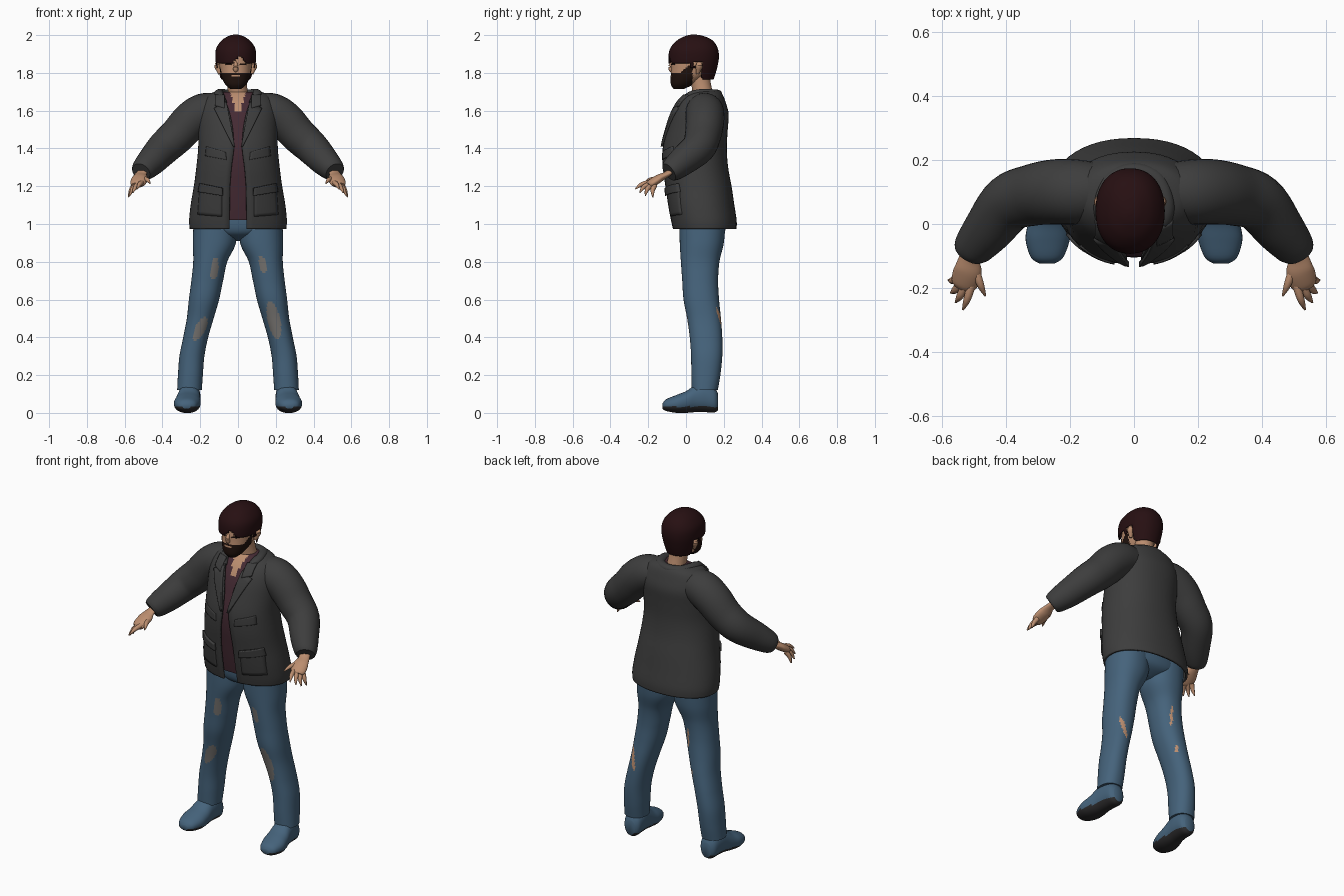
import bpy, bmesh, math
from mathutils import Vector

if "Cube" in bpy.data.objects:
    bpy.data.objects.remove(bpy.data.objects["Cube"])


def material(name, r, g, b):
    m = bpy.data.materials.new(name)
    m.use_nodes = True
    m.diffuse_color = (r, g, b, 1)
    bsdf = m.node_tree.nodes["Principled BSDF"]
    bsdf.inputs["Base Color"].default_value = (r, g, b, 1)
    bsdf.inputs["Roughness"].default_value = 0.9
    return m


SKIN = material("skin", 0.5, 0.27, 0.16)
HAIR = material("dark hair", 0.02, 0.005, 0.006)
BEARD = material("dark beard", 0.014, 0.006, 0.004)
JACKET = material("charcoal jacket", 0.047, 0.047, 0.047)
SHIRT = material("plum shirt", 0.06, 0.024, 0.034)
DENIM = material("blue denim", 0.06, 0.125, 0.2)
PATCH = material("worn grey", 0.18, 0.17, 0.16)
SOLE = material("dark sole", 0.025, 0.024, 0.025)
POWER = 2.2


def smooth(rows, steps):
    """Catmull-Rom resampling of rows of numbers."""
    out = []
    for i in range(len(rows) - 1):
        p = [rows[max(0, min(len(rows) - 1, i + k))] for k in (-1, 0, 1, 2)]
        for s in range(steps):
            t = s / steps
            out.append([b + 0.5 * t * (c - a + t * (2*a - 5*b + 4*c - d + t * (3*(b - c) + d - a)))
                        for a, b, c, d in zip(*p)])
    return out + [list(rows[-1])]


def skin_rings(name, rings, mats, closed=True, caps=True, rule=None, keep=None, solid=0, angle=50):
    """Bridges rings of points into one smooth object."""
    bm = bmesh.new()
    vs = [[bm.verts.new(p) for p in ring] for ring in rings]
    n = len(vs[0])
    for a, b in zip(vs, vs[1:]):
        for i in range(n if closed else n - 1):
            j = (i + 1) % n
            bm.faces.new((a[i], a[j], b[j], b[i]))
    if caps and closed:
        bm.faces.new(vs[0])
        bm.faces.new(vs[-1])
    bmesh.ops.recalc_face_normals(bm, faces=bm.faces)
    if keep:
        drop = [f for f in bm.faces if not keep(f.calc_center_median())]
        bmesh.ops.delete(bm, geom=drop, context='FACES')
    if rule:
        for f in bm.faces:
            f.material_index = rule(f.calc_center_median())
    mesh = bpy.data.meshes.new(name)
    bm.to_mesh(mesh)
    bm.free()
    for m in mats:
        mesh.materials.append(m)
    ob = bpy.data.objects.new(name, mesh)
    bpy.context.collection.objects.link(ob)
    bpy.ops.object.select_all(action='DESELECT')
    ob.select_set(True)
    bpy.context.view_layer.objects.active = ob
    bpy.ops.object.shade_smooth_by_angle(angle=math.radians(angle))
    if solid:
        mod = ob.modifiers.new("thickness", 'SOLIDIFY')
        mod.thickness, mod.offset = solid, 0
    return ob


def loft(name, rows, mats, sides=32, along_y=False, **kw):
    """Rows are: level, centre x, half width, near, far, optional half gap in front."""
    rings = []
    for w, cx, rx, lo, hi, *gap in rows:
        t0 = math.asin(min(1, gap[0] / rx) ** (POWER / 2)) if gap else 0
        ring = []
        for i in range(sides + bool(gap)):
            t = t0 + (2 * math.pi - 2 * t0) * i / sides
            s, c = math.sin(t), math.cos(t)
            x = cx + rx * math.copysign(abs(s) ** (2 / POWER), s)
            v = (lo + hi) / 2 - (hi - lo) / 2 * math.copysign(abs(c) ** (2 / POWER), c)
            ring.append((x, w, v) if along_y else (x, v, w))
        rings.append(ring)
    return skin_rings(name, rings, mats, closed=len(rows[0]) < 6, **kw)


def tube(name, rows, mat, flat=1, sides=20, steps=5):
    """Sweeps an ellipse along x, y, z, radius rows."""
    rows = smooth(rows, steps)
    rings = []
    for i, row in enumerate(rows):
        a, b = rows[max(0, i - 1)], rows[min(len(rows) - 1, i + 1)]
        q = (Vector(b[:3]) - Vector(a[:3])).to_track_quat('Z', 'X')
        angles = [2 * math.pi * k / sides for k in range(sides)]
        rings.append([Vector(row[:3]) + q @ Vector((flat * row[3] * math.cos(t), row[3] * math.sin(t), 0))
                      for t in angles])
    return skin_rings(name, rings, [mat])


def front_y(rows, x, z):
    """Depth of the front of a loft at x, z."""
    for a, b in zip(rows, rows[1:]):
        if a[0] <= z <= b[0]:
            break
    f = (z - a[0]) / (b[0] - a[0])
    cx, rx, lo, hi = [p + (q - p) * f for p, q in zip(a[1:5], b[1:5])]
    u = min(0.995, abs(x - cx) / rx)
    return (lo + hi) / 2 - (hi - lo) / 2 * (1 - u ** POWER) ** (1 / POWER)


def panel(name, rows, corners, mat, lift=0.006, thick=0.012):
    """Four-cornered x, z patch laid over the front of a loft."""
    bl, br, tr, tl = [Vector(c) for c in corners]
    rings = []
    for j in range(9):
        left, right = bl.lerp(tl, j / 8), br.lerp(tr, j / 8)
        pts = [left.lerp(right, i / 8) for i in range(9)]
        rings.append([(p.x, front_y(rows, p.x, p.y) - lift, p.y) for p in pts])
    skin_rings(name, rings, [mat], closed=False, solid=thick)


# Jacket body, open at the front, over the shirt
torso = smooth([(0.975, 0, 0.25, -0.065, 0.262, 0.045), (1.02, 0, 0.253, -0.075, 0.262, 0.045),
                (1.1, 0, 0.245, -0.09, 0.25, 0.044), (1.2, 0, 0.228, -0.105, 0.235, 0.042),
                (1.3, 0, 0.215, -0.118, 0.217, 0.034), (1.4, 0, 0.205, -0.118, 0.21, 0.022),
                (1.5, 0, 0.205, -0.095, 0.215, 0.027), (1.58, 0, 0.205, -0.07, 0.22, 0.042),
                (1.64, 0, 0.19, -0.04, 0.205, 0.06), (1.68, 0, 0.155, -0.005, 0.19, 0.075),
                (1.7, 0, 0.1, 0.02, 0.175, 0.08)], 4)
loft("jacket_body", torso, [JACKET], sides=48, solid=0.012)
inner = [(z, x, r - 0.018, a + 0.016, b - 0.018) for z, x, r, a, b, g in torso if z > 1.015]
loft("shirt", inner, [SHIRT, SKIN], sides=80,
     rule=lambda c: int(c.y < 0.06 and abs(c.x) < (c.z - 1.57) * 0.33))

# Collar, lapels and pockets
half = [(0.1, 0.07, 1.69, 0.026), (0.095, 0.015, 1.675, 0.024), (0.07, -0.03, 1.64, 0.014)]
back = [(0.07, 0.14, 1.69, 0.026), (0, 0.165, 1.688, 0.026), (-0.07, 0.14, 1.69, 0.026)]
tube("collar", half[::-1] + back + [(-x, y, z, r) for x, y, z, r in half], JACKET, flat=0.9)
for s, side in ((1, "left"), (-1, "right")):
    def mirrored(*pts):
        return [(s * x, z) for x, z in pts]
    panel(side + "_lapel", torso, mirrored((0.016, 1.41), (0.026, 1.41), (0.125, 1.61), (0.06, 1.645)),
          JACKET, 0.01, 0.016)
    panel(side + "_collar_point", torso, mirrored((0.07, 1.61), (0.12, 1.625), (0.12, 1.68), (0.07, 1.68)),
          JACKET, 0.012, 0.016)
    panel(side + "_pocket", torso, mirrored((0.085, 1.04), (0.21, 1.05), (0.2, 1.19), (0.085, 1.17)), JACKET)
    panel(side + "_pocket_flap", torso, mirrored((0.08, 1.15), (0.208, 1.17), (0.2, 1.215), (0.082, 1.19)),
          JACKET, 0.013, 0.014)
    panel(side + "_chest_flap", torso, mirrored((0.06, 1.34), (0.17, 1.36), (0.165, 1.41), (0.065, 1.38)), JACKET)

# Sleeves and hands
sleeve = [(0.1, 0.1, 1.6, 0.09), (0.18, 0.1, 1.59, 0.102), (0.25, 0.1, 1.545, 0.102), (0.32, 0.09, 1.47, 0.096),
          (0.39, 0.065, 1.405, 0.09), (0.455, -0.015, 1.335, 0.078), (0.5, -0.07, 1.29, 0.064),
          (0.513, -0.09, 1.275, 0.052)]
palm = [(0.495, -0.065, 1.29, 0.03), (0.515, -0.105, 1.262, 0.031), (0.52, -0.145, 1.24, 0.044),
        (0.53, -0.185, 1.215, 0.042), (0.535, -0.2, 1.205, 0.03)]
fingers = {"index": ((0.505, -0.18, 1.222), (0.535, -0.268, 1.185)),
           "middle": ((0.525, -0.185, 1.215), (0.558, -0.245, 1.165)),
           "ring": ((0.54, -0.18, 1.208), (0.573, -0.215, 1.15)),
           "little": ((0.55, -0.165, 1.205), (0.58, -0.175, 1.142)),
           "thumb": ((0.5, -0.13, 1.24), (0.465, -0.225, 1.215))}
for s, side in ((1, "left"), (-1, "right")):
    def flip(rows):
        return [(s * r[0], *r[1:]) for r in rows]
    tube(side + "_sleeve", flip(sleeve), JACKET, sides=28)
    tube(side + "_palm", flip(palm), SKIN, flat=0.5)
    for finger, (a, b) in fingers.items():
        mid = Vector(a).lerp(Vector(b), 0.55) + Vector((0, -0.006, 0.008))
        rows = [(*a, 0.014), (*mid, 0.012), (*b, 0.003)]
        tube(side + "_" + finger + "_finger", flip(rows), SKIN, sides=10, steps=4)

# Jeans: hips and legs, with worn patches in front and slits behind
loft("hips", smooth([(0.91, 0, 0.03, 0.06, 0.13), (0.94, 0, 0.15, -0.01, 0.19),
                     (0.98, 0, 0.228, -0.035, 0.212), (1.05, 0, 0.22, -0.04, 0.21)], 4), [DENIM])
leg = [(0.12, 0.257, 0.065, 0.03, 0.168), (0.2, 0.252, 0.066, 0.028, 0.182), (0.3, 0.244, 0.066, 0.027, 0.192),
       (0.4, 0.224, 0.066, 0.02, 0.192), (0.5, 0.2, 0.071, 0.006, 0.185), (0.6, 0.18, 0.08, -0.013, 0.175),
       (0.7, 0.163, 0.084, -0.02, 0.17), (0.8, 0.147, 0.09, -0.027, 0.177), (0.9, 0.125, 0.114, -0.033, 0.2),
       (1.02, 0.12, 0.115, -0.035, 0.21)]
worn = [(-0.125, 0.765, 0.022, 0.06, 0.1), (-0.2, 0.445, 0.03, 0.062, 0.4),
        (0.13, 0.785, 0.02, 0.045, -0.15), (0.19, 0.49, 0.034, 0.1, -0.2)]
slits = [(0.225, 0.49, 0.012, 0.07, 0.15), (-0.13, 0.7, 0.007, 0.06, 0), (-0.16, 0.5, 0.007, 0.025, 0)]


def denim_rule(c):
    for x, z, w, h, lean in (worn if c.y < 0.07 else slits):
        if ((c.x - x - lean * (c.z - z)) / w) ** 2 + ((c.z - z) / h) ** 2 < 1:
            return 1 if c.y < 0.07 else 2
    return 0


# Shoes run from toe to heel
shoe = [(-0.124, 0.272, 0.022, 0.022, 0.05), (-0.105, 0.272, 0.05, 0.01, 0.072), (-0.05, 0.27, 0.069, 0, 0.095),
        (0, 0.265, 0.067, 0, 0.115), (0.05, 0.26, 0.06, 0.004, 0.148), (0.1, 0.256, 0.057, 0.004, 0.16),
        (0.15, 0.254, 0.05, 0.002, 0.135), (0.17, 0.254, 0.03, 0.015, 0.1)]
for s, side in ((1, "left"), (-1, "right")):
    def flip_centre(rows):
        return [(w, s * cx, *rest) for w, cx, *rest in rows]
    loft(side + "_leg", smooth(flip_centre(leg), 10), [DENIM, PATCH, SKIN], sides=64, rule=denim_rule)
    loft(side + "_shoe", smooth(flip_centre(shoe), 5), [DENIM, SOLE], along_y=True,
         rule=lambda c: int(c.z < 0.032))

# Neck and head, with the beard as a face region
tube("neck", [(0, 0.095, 1.62, 0.066), (0, 0.09, 1.68, 0.055), (-0.005, 0.08, 1.74, 0.052),
              (-0.01, 0.07, 1.8, 0.055)], SKIN)
head = smooth([(1.715, -0.012, 0.03, -0.066, -0.01), (1.74, -0.012, 0.056, -0.08, 0.04),
               (1.78, -0.012, 0.076, -0.081, 0.1), (1.82, -0.012, 0.084, -0.078, 0.13),
               (1.86, -0.012, 0.087, -0.075, 0.148), (1.92, -0.012, 0.082, -0.062, 0.148),
               (1.96, -0.012, 0.058, -0.035, 0.12), (1.98, -0.012, 0.02, 0.02, 0.07)], 8)


def beard_rule(c):
    mouth = abs(c.x + 0.012) < 0.02 and abs(c.z - 1.783) < 0.005 and c.y < 0
    return int(c.y < 0.035 and c.z < 1.8 + max(0, c.y + 0.03) * 0.9 and not mouth)


loft("head", head, [SKIN, BEARD], sides=72, rule=beard_rule)
tube("nose", [(-0.012, -0.07, 1.857, 0.007), (-0.012, -0.081, 1.835, 0.012), (-0.012, -0.077, 1.815, 0.013),
              (-0.012, -0.07, 1.808, 0.006)], SKIN, sides=12)
for s, side in ((1, "left"), (-1, "right")):
    x = -0.012 + s * 0.038
    panel(side + "_eye", head, ((x - 0.017, 1.842), (x + 0.017, 1.842), (x + 0.015, 1.85), (x - 0.015, 1.85)),
          BEARD, 0.002, 0.004)
    ex = -0.012 + s * 0.09
    tube(side + "_ear", [(ex - s * 0.004, 0.06, 1.795, 0.008), (ex, 0.065, 1.815, 0.014),
                         (ex + s * 0.005, 0.07, 1.84, 0.019), (ex, 0.068, 1.86, 0.008)], SKIN, sides=12)

# Hair shell with a parted fringe and open ears
hair = smooth([(1.765, -0.012, 0.08, -0.06, 0.143), (1.82, -0.012, 0.096, -0.084, 0.16),
               (1.88, -0.012, 0.105, -0.09, 0.171), (1.93, -0.012, 0.1, -0.08, 0.165),
               (1.97, -0.012, 0.072, -0.045, 0.138), (1.993, -0.012, 0.035, 0.0, 0.09),
               (2.0, -0.012, 0.008, 0.03, 0.05)], 8)


def hair_keep(c):
    if c.y > 0.085:
        return True
    if c.y > 0.02:
        return c.z > (1.855 if c.y > 0.045 else 1.83)
    return c.z > 1.85 + 0.04 * max(0, 1 - abs(c.x - 0.01) / 0.04)


loft("hair", hair, [HAIR], sides=72, keep=hair_keep, solid=0.006)
